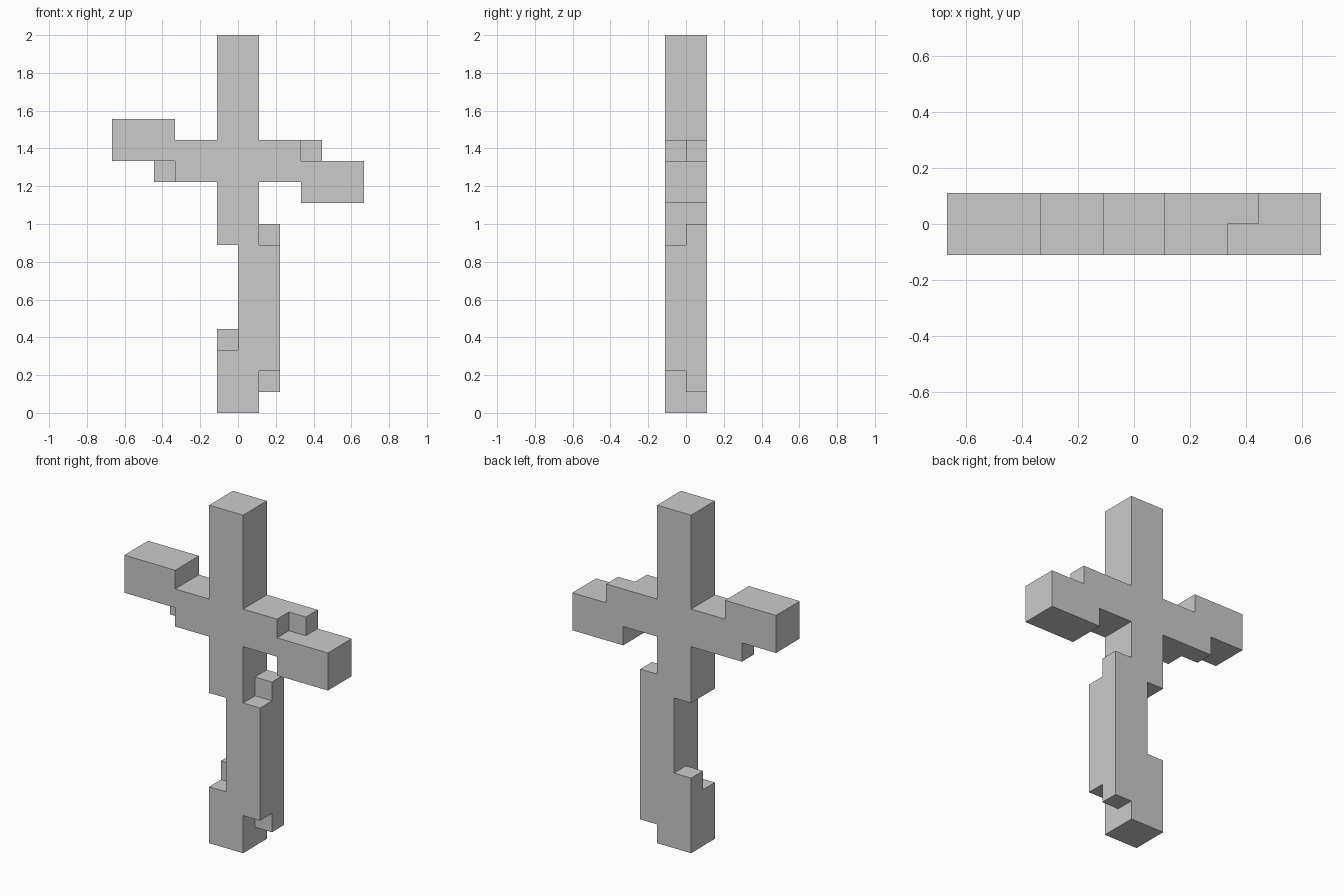
import bpy, bmesh, math
from mathutils import Vector
from itertools import product

if "Cube" in bpy.data.objects:
    bpy.data.objects.remove(bpy.data.objects["Cube"])

U = 1 / 9  # size of one block cell

# Parts as cell boxes: (x range), (y range), (z range)
FULL, BACK = (-1, 1), (0, 1)
parts = {
    "upper_post":      ((-1, 1), FULL, (8, 18)),
    "crossbar":        ((-3, 3), FULL, (11, 13)),
    "left_arm_end":    ((-6, -3), FULL, (12, 14)),
    "left_arm_step":   ((-4, -3), BACK, (11, 12)),
    "right_arm_end":   ((3, 6), FULL, (10, 12)),
    "right_arm_step":  ((3, 4), BACK, (12, 13)),
    "middle_post":     ((0, 2), FULL, (2, 8)),
    "middle_top_step": ((1, 2), BACK, (8, 9)),
    "middle_low_step": ((1, 2), BACK, (1, 2)),
    "foot":            ((-1, 1), FULL, (0, 3)),
    "foot_step":       ((-1, 0), BACK, (3, 4)),
}
cells = {c for box in parts.values() for c in product(*(range(*r) for r in box))}

# Weld the parts into one shell: keep only exposed cell sides
bm = bmesh.new()
for c in cells:
    centre = Vector(c) + Vector((0.5, 0.5, 0.5))
    for axis, sign in product(range(3), (-1, 1)):
        n = Vector((0, 0, 0))
        n[axis] = sign
        if tuple(int(a + b) for a, b in zip(c, n)) in cells:
            continue
        a = Vector((0, 0, 0))
        a[(axis + 1) % 3] = 0.5
        b = n.cross(a)
        corners = (-a - b, a - b, a + b, b - a)
        bm.faces.new([bm.verts.new((centre + n / 2 + k) * U) for k in corners])
bmesh.ops.remove_doubles(bm, verts=bm.verts, dist=1e-4)
bmesh.ops.recalc_face_normals(bm, faces=bm.faces)
bmesh.ops.dissolve_limit(bm, angle_limit=math.radians(1), verts=bm.verts, edges=bm.edges)

mesh = bpy.data.meshes.new("stepped_cross")
bm.to_mesh(mesh)
bm.free()
bpy.context.collection.objects.link(bpy.data.objects.new("stepped_cross", mesh))
